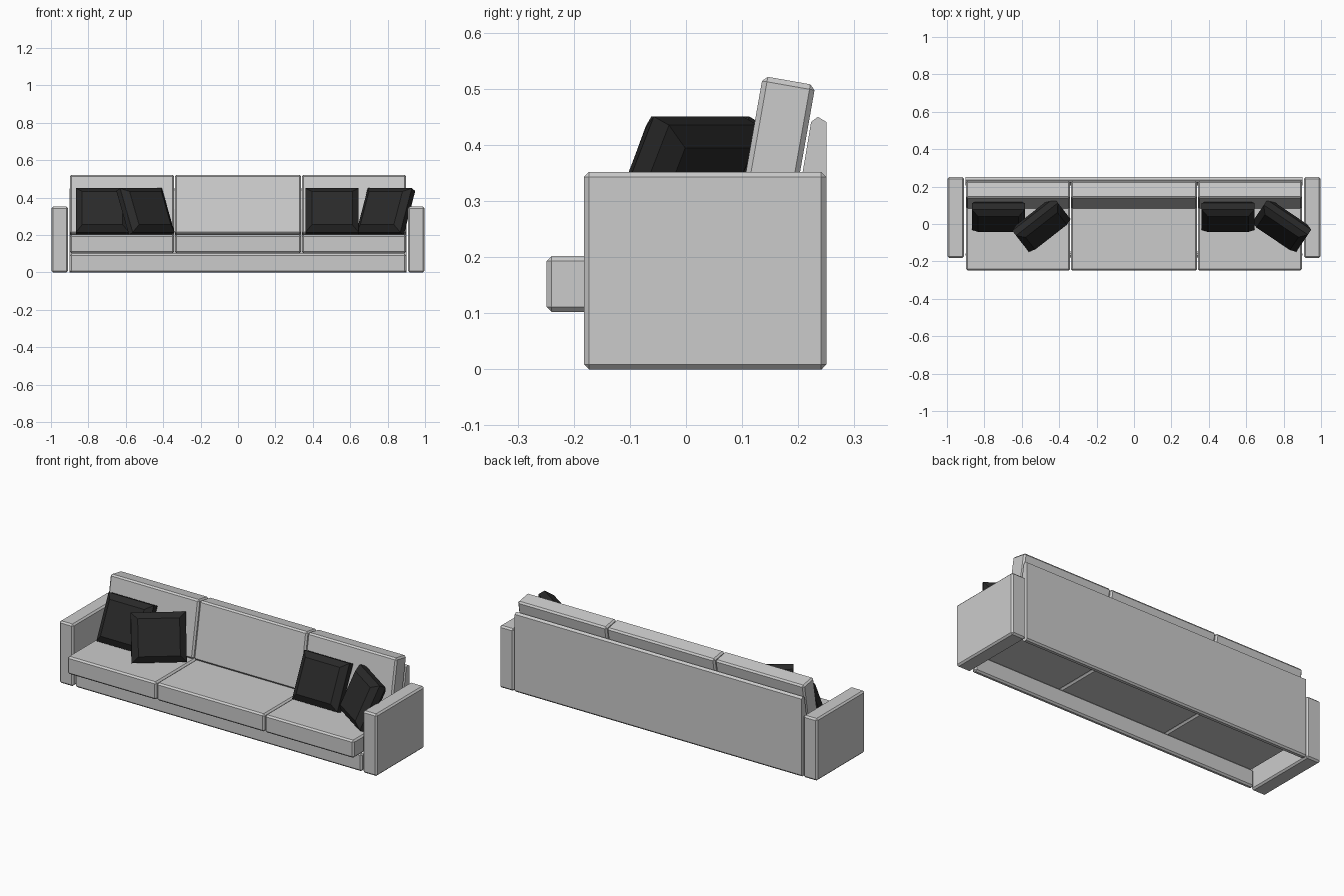
import bpy, bmesh
from math import radians
from mathutils import Matrix, Vector

if "Cube" in bpy.data.objects:
    bpy.data.objects.remove(bpy.data.objects["Cube"])


def finish(name, bm, mat=None):
    bmesh.ops.recalc_face_normals(bm, faces=bm.faces)
    mesh = bpy.data.meshes.new(name)
    bm.to_mesh(mesh)
    bm.free()
    obj = bpy.data.objects.new(name, mesh)
    bpy.context.collection.objects.link(obj)
    if mat:
        mesh.materials.append(mat)
    return obj


def box(name, center, size, tilt=0.0, chamfer=0.009):
    """Chamfered box, leaning back by tilt degrees."""
    bm = bmesh.new()
    bmesh.ops.create_cube(bm, size=1)
    bmesh.ops.scale(bm, vec=size, verts=bm.verts)
    bmesh.ops.bevel(bm, geom=bm.edges[:], offset=chamfer, segments=1, affect='EDGES')
    bm.transform(Matrix.Translation(center) @ Matrix.Rotation(radians(-tilt), 4, 'X'))
    return finish(name, bm)


def pillow(name, center, turn, mat, lean=25):
    """Square pillow: thin rim tapering to smaller front and back faces."""
    bm = bmesh.new()
    for w, h, t in ((0.142, 0.130, 0.018), (0.108, 0.098, 0.046)):
        for sx in (-1, 1):
            for sy in (-1, 1):
                for sz in (-1, 1):
                    bm.verts.new((sx * w, sy * t, sz * h))
    bmesh.ops.convex_hull(bm, input=bm.verts[:])
    bmesh.ops.dissolve_limit(bm, angle_limit=0.01, verts=bm.verts[:], edges=bm.edges[:])
    bm.transform(Matrix.Translation(center) @ Matrix.Rotation(radians(turn), 4, 'Z')
                 @ Matrix.Rotation(radians(-lean), 4, 'X'))
    return finish(name, bm, mat)


# Arms
for side, s in (("left", -1), ("right", 1)):
    box(side + "_arm", (s * 0.953, 0.034, 0.176), (0.088, 0.432, 0.352))

# Front rail under the seats
box("front_rail", (0, -0.163, 0.05), (1.8, 0.03, 0.1))

# Back panel: upright rear, sloping front
profile = [(0.225, 0), (0.242, 0), (0.25, 0.009), (0.25, 0.441), (0.235, 0.45),
           (0.223, 0.441), (0.206, 0.34), (0.216, 0.009)]
bm = bmesh.new()
face = bm.faces.new([bm.verts.new((-0.9, y, z)) for y, z in profile])
ext = bmesh.ops.extrude_face_region(bm, geom=[face])
bmesh.ops.translate(bm, vec=Vector((1.8, 0, 0)),
                    verts=[v for v in ext["geom"] if isinstance(v, bmesh.types.BMVert)])
finish("back_panel", bm)

# Seat and back cushions
for side, x, w in (("left", -0.62, 0.558), ("middle", 0, 0.676), ("right", 0.62, 0.558)):
    box(side + "_seat", (x, -0.025, 0.152), (w, 0.447, 0.1))
    box(side + "_back_cushion", (x, 0.156, 0.357), (w, 0.095, 0.32), tilt=10)

# Scatter pillows
dark = bpy.data.materials.new("dark_fabric")
dark.diffuse_color = (0.022, 0.022, 0.022, 1)
dark.use_nodes = True
dark.node_tree.nodes["Principled BSDF"].inputs["Base Color"].default_value = dark.diffuse_color
pillow("left_outer_pillow", (-0.725, 0.04, 0.325), 0, dark)
pillow("left_inner_pillow", (-0.495, -0.005, 0.325), 38, dark)
pillow("right_inner_pillow", (0.503, 0.04, 0.325), 0, dark)
pillow("right_outer_pillow", (0.79, -0.01, 0.325), -34, dark)
